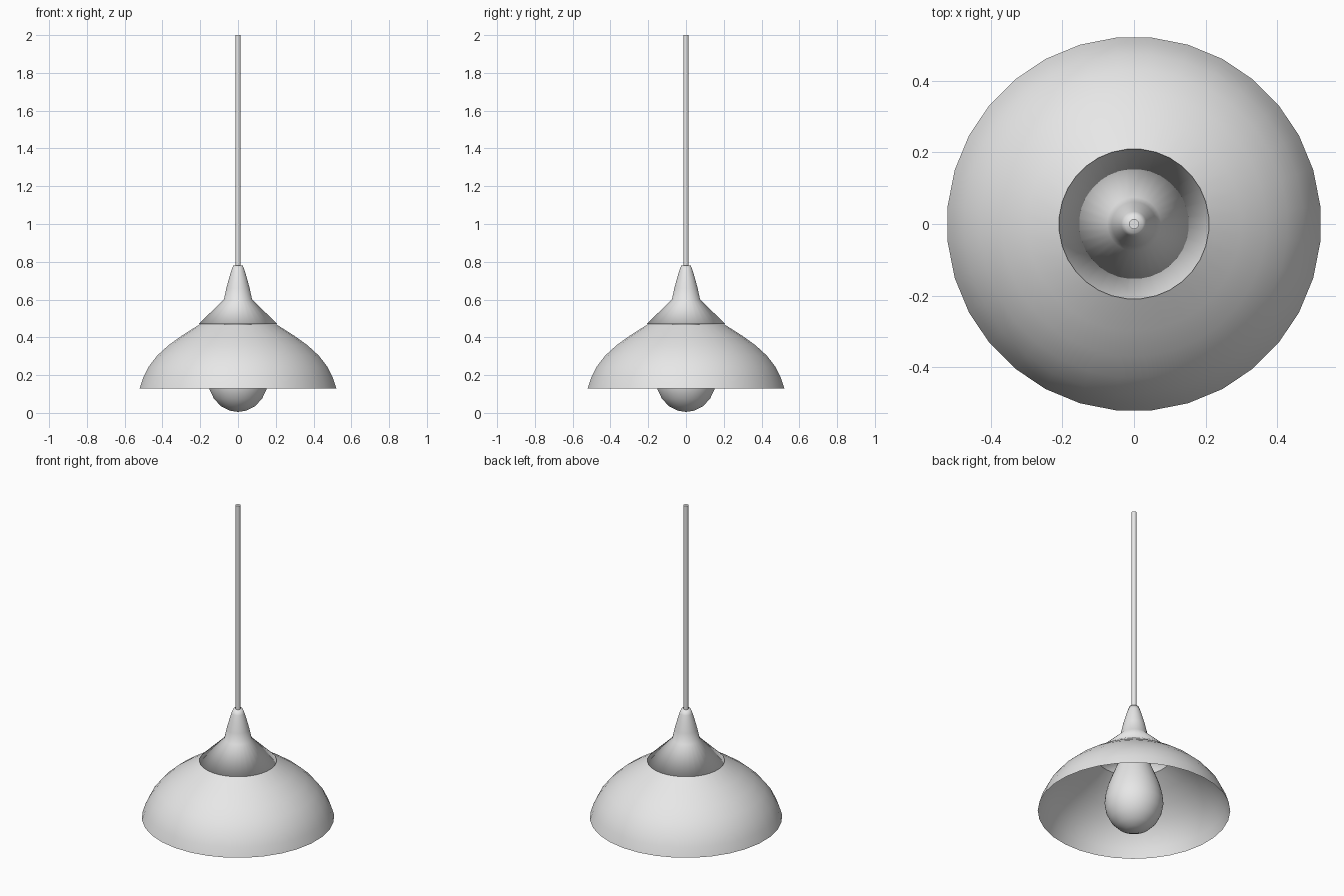
import bpy
import bmesh
from math import cos, sin, pi

cube = bpy.data.objects.get("Cube")
if cube:
    bpy.data.objects.remove(cube, do_unlink=True)

grey = bpy.data.materials.new("plain_grey")
grey.use_nodes = True
colour = (0.8, 0.8, 0.8, 1)
grey.diffuse_color = colour
grey.node_tree.nodes["Principled BSDF"].inputs["Base Color"].default_value = colour


def lathe(name, profile, sides=32, close_bottom=False, close_top=False):
    """Turn a bottom-to-top (radius, height) profile around the z axis."""
    bm = bmesh.new()
    rings = []
    for r, z in profile:
        if r == 0:
            rings.append([bm.verts.new((0, 0, z))] * sides)
        else:
            angles = [2 * pi * (i + 0.5) / sides for i in range(sides)]
            rings.append([bm.verts.new((r * cos(a), r * sin(a), z)) for a in angles])
    for low, high in zip(rings, rings[1:]):
        for i in range(sides):
            j = (i + 1) % sides
            corners = [low[i], low[j], high[j], high[i]]
            bm.faces.new(list(dict.fromkeys(corners)))
    if close_bottom:
        bm.faces.new(rings[0][::-1])
    if close_top:
        bm.faces.new(rings[-1])
    for f in bm.faces:
        f.smooth = True
    mesh = bpy.data.meshes.new(name)
    bm.to_mesh(mesh)
    bm.free()
    mesh.materials.append(grey)
    obj = bpy.data.objects.new(name, mesh)
    bpy.context.collection.objects.link(obj)
    return obj


# Open domed shade
lathe("shade", [(0.523, 0.13), (0.505, 0.185), (0.475, 0.245), (0.43, 0.303),
                (0.37, 0.358), (0.30, 0.408), (0.205, 0.468)])

# Bell-shaped cap, smoothed over its flat underside
lathe("cap", [(0.21, 0.47), (0.075, 0.60), (0.062, 0.66), (0.047, 0.715),
              (0.035, 0.755), (0.025, 0.78)], close_bottom=True, close_top=True)

# Pear-shaped bulb
lathe("bulb", [(0, 0.005), (0.045, 0.012), (0.09, 0.035), (0.128, 0.075),
               (0.152, 0.125), (0.16, 0.175), (0.155, 0.225), (0.142, 0.28),
               (0.122, 0.335), (0.1, 0.39), (0.08, 0.44), (0.07, 0.475)])

# Hanging rod with sharp top edge
rod = lathe("rod", [(0.014, 0.77), (0.014, 2.0)], sides=16, close_bottom=True, close_top=True)
bpy.ops.object.select_all(action="DESELECT")
rod.select_set(True)
bpy.context.view_layer.objects.active = rod
bpy.ops.object.shade_smooth_by_angle()
